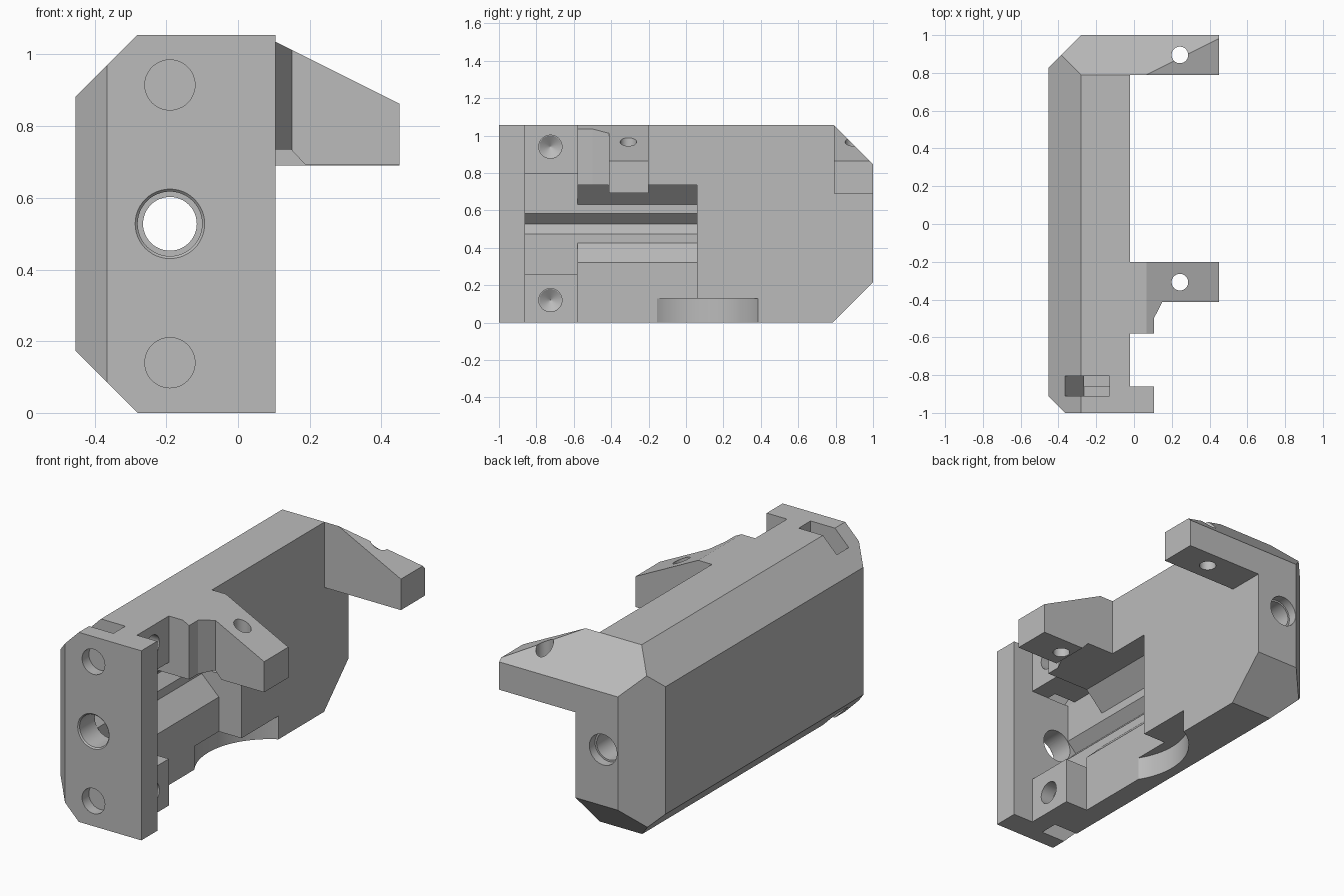
import bpy, bmesh, math
from mathutils import Vector

cube = bpy.data.objects.get("Cube")
if cube:
    bpy.data.objects.remove(cube, do_unlink=True)

grey = bpy.data.materials.new("plain_grey")
grey.use_nodes = True
colour = (0.5, 0.5, 0.5, 1)
grey.diffuse_color = colour
grey.node_tree.nodes["Principled BSDF"].inputs["Base Color"].default_value = colour


def finish(bm, name):
    bmesh.ops.recalc_face_normals(bm, faces=bm.faces)
    mesh = bpy.data.meshes.new(name)
    bm.to_mesh(mesh)
    bm.free()
    mesh.materials.append(grey)
    ob = bpy.data.objects.new(name, mesh)
    bpy.context.collection.objects.link(ob)
    return ob


def prism_bm(points, axis, lo, hi):
    """Extrude a profile along y (points are x, z) or z (points are x, y)."""
    bm = bmesh.new()
    place = (lambda a, b: (a, lo, b)) if axis == "y" else (lambda a, b: (a, b, lo))
    face = bm.faces.new([bm.verts.new(place(a, b)) for a, b in points])
    new = bmesh.ops.extrude_face_region(bm, geom=[face])["geom"]
    step = Vector((0, hi - lo, 0)) if axis == "y" else Vector((0, 0, hi - lo))
    bmesh.ops.translate(bm, vec=step, verts=[v for v in new if isinstance(v, bmesh.types.BMVert)])
    return bm


def cut(ob, cutter):
    mod = ob.modifiers.new("cut", "BOOLEAN")
    mod.operation, mod.solver, mod.object = "DIFFERENCE", "EXACT", cutter
    cutter.hide_render = True
    bpy.context.view_layer.update()
    graph = bpy.context.evaluated_depsgraph_get()
    mesh = bpy.data.meshes.new_from_object(ob.evaluated_get(graph))
    ob.modifiers.clear()
    ob.data = mesh
    bpy.data.objects.remove(cutter, do_unlink=True)


def cut_prism(points, axis, lo, hi):
    cut(body, finish(prism_bm(points, axis, lo, hi), "cutter"))


def cut_box(x0, x1, y0, y1, z0, z1):
    cut_prism([(x0, y0), (x1, y0), (x1, y1), (x0, y1)], "z", z0, z1)


def cut_round(start, end, r0, r1=None, sides=48):
    """Cut a round hole or cone between two points."""
    a, b = Vector(start), Vector(end)
    bm = bmesh.new()
    bmesh.ops.create_cone(bm, cap_ends=True, segments=sides, radius1=r0,
                          radius2=r0 if r1 is None else r1, depth=(b - a).length)
    bmesh.ops.rotate(bm, verts=bm.verts, matrix=(b - a).to_track_quat("Z", "Y").to_matrix())
    bmesh.ops.translate(bm, verts=bm.verts, vec=(a + b) / 2)
    cut(body, finish(bm, "cutter"))


TOP, MID = 1.055, 0.5275
INNER, OUT = -0.02, 0.6

# Main block with chamfered outer long edges
bm = prism_bm([(-0.453, 0.173), (-0.28, 0), (0.45, 0), (0.45, TOP), (-0.28, TOP), (-0.453, 0.882)],
              "y", -1, 1)
# Chamfers on the back end and the outer corners
for co, no in [((0, 0.79, TOP), (0, 1, 1)), ((0, 0.785, 0), (0, 1, -1)),
               ((-0.28, 1, 0), (-1, 1, 0)), ((-0.365, -1, 0), (-1, -1, 0))]:
    cutting = bmesh.ops.bisect_plane(bm, geom=bm.verts[:] + bm.edges[:] + bm.faces[:],
                                     plane_co=co, plane_no=no, clear_outer=True)
    edges = [e for e in cutting["geom_cut"] if isinstance(e, bmesh.types.BMEdge)]
    bmesh.ops.contextual_create(bm, geom=edges)
body = finish(bm, "mounting_body")

# Open side: front plate edge, gap, wall and the space under the back arm
cut_box(0.105, OUT, -1.1, -0.8, -0.1, 1.2)
cut_box(INNER, OUT, -0.86, -0.58, -0.1, 1.2)
cut_box(INNER, OUT, -0.2, 0.79, -0.1, 1.2)
cut_box(INNER, OUT, 0.7, 1.1, -0.1, 0.69)
# Front arm shoulder
cut_prism([(0.105, -0.7), (0.105, -0.5), (0.15, -0.413), (OUT, -0.413), (OUT, -0.7)], "z", -0.1, 1.2)
# Sloping tops of both arms
cut_prism([(0.065, TOP), (0.665, 0.755), (0.665, 1.3), (0.065, 1.3)], "y", -0.7, 1.1)

# Cavity under the front arm, open to the bottom
cut_prism([(-0.265, 0.425), (-0.265, 0.63), (-0.16, 0.735), (0.148, 0.735), (0.188, 0.692),
           (OUT, 0.692), (OUT, -0.1), (-0.16, -0.1), (-0.16, 0.322)], "y", -0.58, 0.06)
# Pocket behind the front plate
cut_box(-0.265, 0.3, -0.86, -0.58, 0.26, 0.797)
# V groove along the pocket
cut_prism([(-0.32, MID), (-0.25, MID + 0.07), (-0.25, MID - 0.07)], "y", -0.86, 0.06)
# Curved recess at the bottom
cut_round((0.16, 0.05, -0.1), (0.16, 0.05, 0.13), 0.38, sides=96)

# Slots from the outer edges into the pocket, top and bottom
for flip in (False, True):
    slot = [(-0.365, 0.97), (-0.265, 0.797), (-0.13, 0.797), (-0.13, 1.2), (-0.365, 1.2)]
    if flip:
        slot = [(x, TOP - z) for x, z in slot]
    cut_prism(slot, "y", -0.91, -0.805)

# Long bore, wider through the front plate and at the back end
HX = -0.19
cut_round((HX, -0.2, MID), (HX, 1.1, MID), 0.075)
cut_round((HX, -1.1, MID), (HX, -0.8, MID), 0.09)
cut_round((HX, -1.01, MID), (HX, -0.99, MID), 0.107, 0.087)
cut_round((HX, 0.95, MID), (HX, 1.1, MID), 0.085)

# Round sockets in the front face
for z in (0.14, 0.915):
    cut_round((HX, -1.1, z), (HX, -0.94, z), 0.07)
# Side screw holes with pointed ends
for z in (0.12, 0.94):
    cut_round((0.05, -0.725, z), (-0.1, -0.725, z), 0.062)
    cut_round((-0.099, -0.725, z), (-0.14, -0.725, z), 0.061, 0.001)
# Holes through the arms
for y in (-0.308, 0.895):
    cut_round((0.243, y, 0.5), (0.243, y, 1.2), 0.044)

bpy.ops.object.select_all(action="DESELECT")
body.select_set(True)
bpy.context.view_layer.objects.active = body
bpy.ops.object.shade_smooth_by_angle(angle=math.radians(25))
